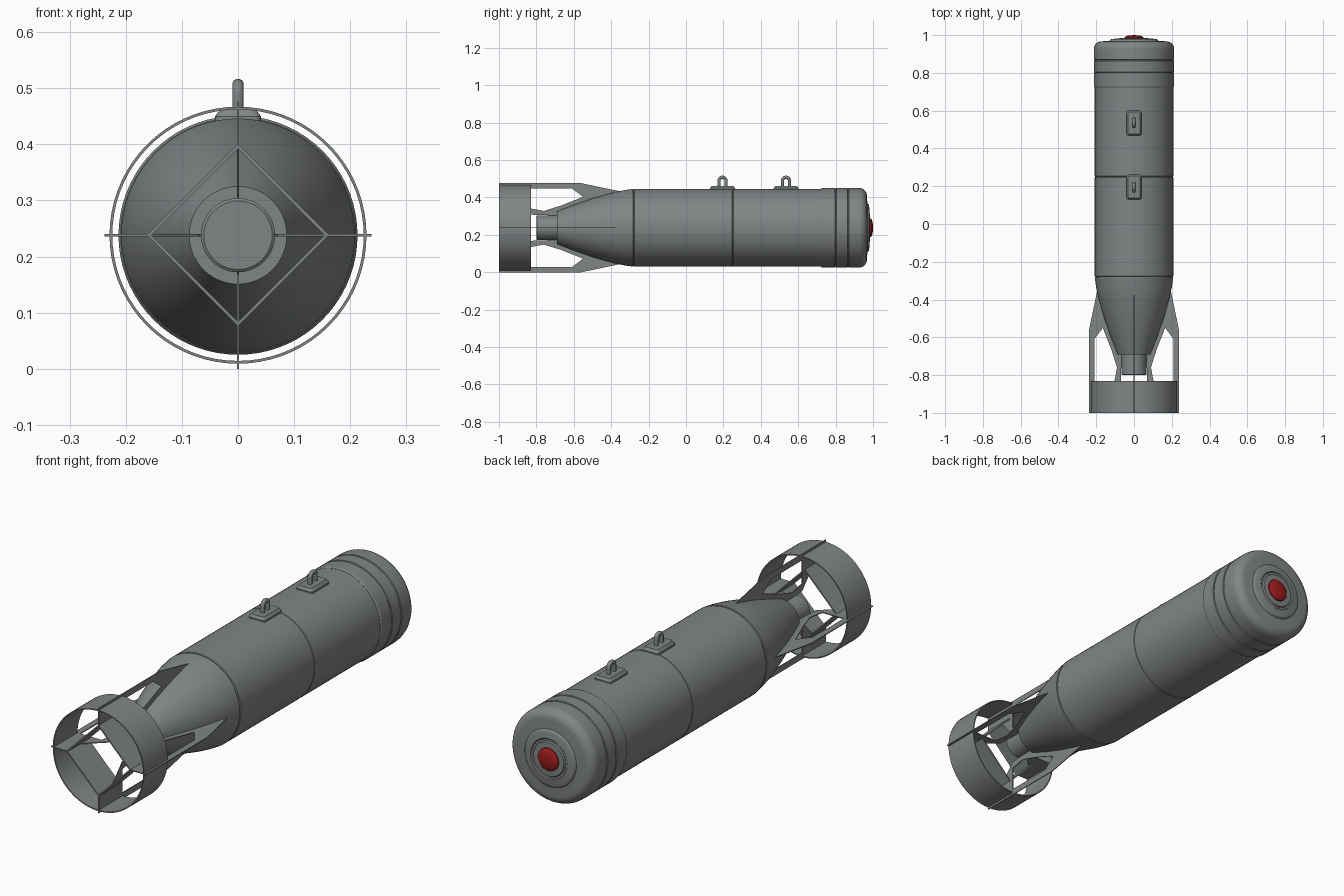
import bpy, bmesh, math
from mathutils import Matrix, Vector

if "Cube" in bpy.data.objects:
    bpy.data.objects.remove(bpy.data.objects["Cube"])

ZC = 0.238  # height of the long axis


def material(name, rgb):
    m = bpy.data.materials.new(name)
    m.diffuse_color = (*rgb, 1)
    m.use_nodes = True
    m.node_tree.nodes["Principled BSDF"].inputs["Base Color"].default_value = m.diffuse_color
    return m


GREY = material("steel_grey", (0.22, 0.235, 0.235))
RED = material("fuze_red", (0.33, 0.012, 0.012))


def finish(name, bm, mat, angle=30):
    bmesh.ops.recalc_face_normals(bm, faces=bm.faces)
    me = bpy.data.meshes.new(name)
    bm.to_mesh(me)
    bm.free()
    me.materials.append(mat)
    ob = bpy.data.objects.new(name, me)
    bpy.context.collection.objects.link(ob)
    bpy.ops.object.select_all(action='DESELECT')
    ob.select_set(True)
    bpy.context.view_layer.objects.active = ob
    bpy.ops.object.shade_smooth_by_angle(angle=math.radians(angle))
    return ob


def lathe(name, profile, mat, closed=False, n=72):
    """Revolve (y, radius) points about the long axis."""
    bm = bmesh.new()
    rings = []
    for y, r in profile:
        if r == 0:
            rings.append([bm.verts.new((0, y, ZC))] * n)
        else:
            rings.append([bm.verts.new((r * math.cos(2 * math.pi * i / n), y,
                                        ZC + r * math.sin(2 * math.pi * i / n)))
                          for i in range(n)])
    pairs = list(zip(rings, rings[1:]))
    if closed:
        pairs.append((rings[-1], rings[0]))
    for a, b in pairs:
        for i in range(n):
            j = (i + 1) % n
            loop = list(dict.fromkeys([a[i], a[j], b[j], b[i]]))
            bm.faces.new(loop)
    return finish(name, bm, mat)


def plate(bm, outline, thick, matrix):
    """Extrude a (y, z) outline to a plate centred on x = 0, then place it."""
    vs = [bm.verts.new((-thick / 2, y, z)) for y, z in outline]
    ext = bmesh.ops.extrude_face_region(bm, geom=[bm.faces.new(vs)])["geom"]
    new = [v for v in ext if isinstance(v, bmesh.types.BMVert)]
    bmesh.ops.translate(bm, verts=new, vec=(thick, 0, 0))
    bmesh.ops.transform(bm, matrix=matrix, verts=vs + new)


def groove(y, r, w=0.004, d=0.004):
    return [(y - w, r), (y - w / 2, r - d), (y + w / 2, r - d), (y + w, r)]


# Main casing with tail cone and seams
lathe("casing", [(-0.69, 0), (-0.69, 0.087), (-0.59, 0.126), (-0.49, 0.160),
                 (-0.39, 0.188), (-0.33, 0.201), (-0.29, 0.207)]
      + groove(-0.28, 0.208) + groove(0.25, 0.208, 0.003, 0.002)
      + [(0.74, 0.208), (0.74, 0)], GREY)
lathe("tail_tube", [(-0.80, 0), (-0.80, 0.061), (-0.796, 0.066),
                    (-0.68, 0.066), (-0.68, 0)], GREY)

# Banded nose with rounded shoulder and stepped front
shoulder = [(0.925 + 0.042 * math.sin(t), 0.171 + 0.042 * math.cos(t))
            for t in [math.pi / 2 * i / 8 for i in range(9)]]
lathe("nose", [(0.722, 0), (0.722, 0.209), (0.728, 0.213)] + groove(0.80, 0.213)
      + groove(0.867, 0.213) + shoulder
      + [(0.970, 0.130), (0.977, 0.124), (0.979, 0.118), (0.982, 0.092),
         (0.978, 0.088), (0.978, 0.080), (0.984, 0.076), (0.985, 0.052),
         (0.980, 0.050), (0.980, 0)], GREY)
lathe("nose_fuze", [(0.978, 0), (0.978, 0.050), (0.988, 0.050), (0.994, 0.043),
                    (0.998, 0.028), (1.0, 0)], RED)

# Tail ring
lathe("tail_ring", [(-1, 0.224), (-1, 0.229), (-0.83, 0.229), (-0.83, 0.224)],
      GREY, closed=True)

# Four fins: wedge on the cone, outer bar, inner strut, panel inside the ring
wedge = [(-0.33, 0.19), (-0.56, 0.238), (-0.61, 0.238), (-0.61, 0.210),
         (-0.55, 0.165), (-0.67, 0.118), (-0.76, 0.090), (-0.83, 0.103),
         (-0.83, 0.070), (-0.69, 0.065), (-0.60, 0.09)]
bar = [(-0.61, 0.238), (-1, 0.238), (-1, 0.158), (-0.91, 0.158),
       (-0.83, 0.070), (-0.83, 0.210), (-0.61, 0.210)]
bm = bmesh.new()
for k in range(4):
    m = Matrix.Translation((0, 0, ZC)) @ Matrix.Rotation(k * math.pi / 2, 4, 'Y')
    plate(bm, wedge, 0.004, m)
    plate(bm, bar, 0.004, m)
finish("tail_fins", bm, GREY)

# Square brace joining the fins inside the ring
bm = bmesh.new()
d, h = 0.112, 0.113
for k in range(4):
    m = (Matrix.Translation((0, 0, ZC))
         @ Matrix.Rotation(math.pi / 4 + k * math.pi / 2, 4, 'Y')
         @ Matrix.Translation((d, 0, 0)))
    plate(bm, [(-1, -h), (-1, h), (-0.85, h), (-0.85, -h)], 0.006, m)
finish("fin_braces", bm, GREY)


# Lifting lugs: rounded base pad and an upright loop
def rounded(hx, hy, r, z):
    pts = []
    for sx, sy, a0 in ((1, 1, 0), (-1, 1, 90), (-1, -1, 180), (1, -1, 270)):
        for i in range(5):
            a = math.radians(a0 + i * 22.5)
            pts.append((sx * (hx - r) + r * math.cos(a),
                        sy * (hy - r) + r * math.sin(a), z))
    return pts


for label, y0 in (("rear", 0.195), ("front", 0.535)):
    bm = bmesh.new()
    rows = [[bm.verts.new((x, y + y0, z)) for x, y, z in rounded(*a)]
            for a in ((0.041, 0.066, 0.012, 0.43), (0.041, 0.066, 0.012, 0.450),
                      (0.032, 0.058, 0.010, 0.462))]
    for a, b in zip(rows, rows[1:]):
        for i in range(20):
            j = (i + 1) % 20
            bm.faces.new((a[i], a[j], b[j], b[i]))
    bm.faces.new(rows[0])
    bm.faces.new(rows[-1])
    finish(label + "_lug_base", bm, GREY)

    # Arch swept with an octagonal section
    path = [(-0.019, 0.455)] + [(-0.019 * math.cos(math.pi * i / 12),
                                 0.489 + 0.019 * math.sin(math.pi * i / 12))
                                for i in range(13)] + [(0.019, 0.455)]
    bm = bmesh.new()
    rows = []
    for i, (y, z) in enumerate(path):
        ang = math.pi * min(max(i - 1, 0), 12) / 12
        out = Vector((0, -math.cos(ang), math.sin(ang)))
        rows.append([bm.verts.new(Vector((0.010 * math.cos(t), y + y0, z))
                                  + out * 0.009 * math.sin(t))
                     for t in [2 * math.pi * s / 10 for s in range(10)]])
    for a, b in zip(rows, rows[1:]):
        for i in range(10):
            j = (i + 1) % 10
            bm.faces.new((a[i], a[j], b[j], b[i]))
    bm.faces.new(rows[0])
    bm.faces.new(rows[-1])
    finish(label + "_lug_loop", bm, GREY, 50)
